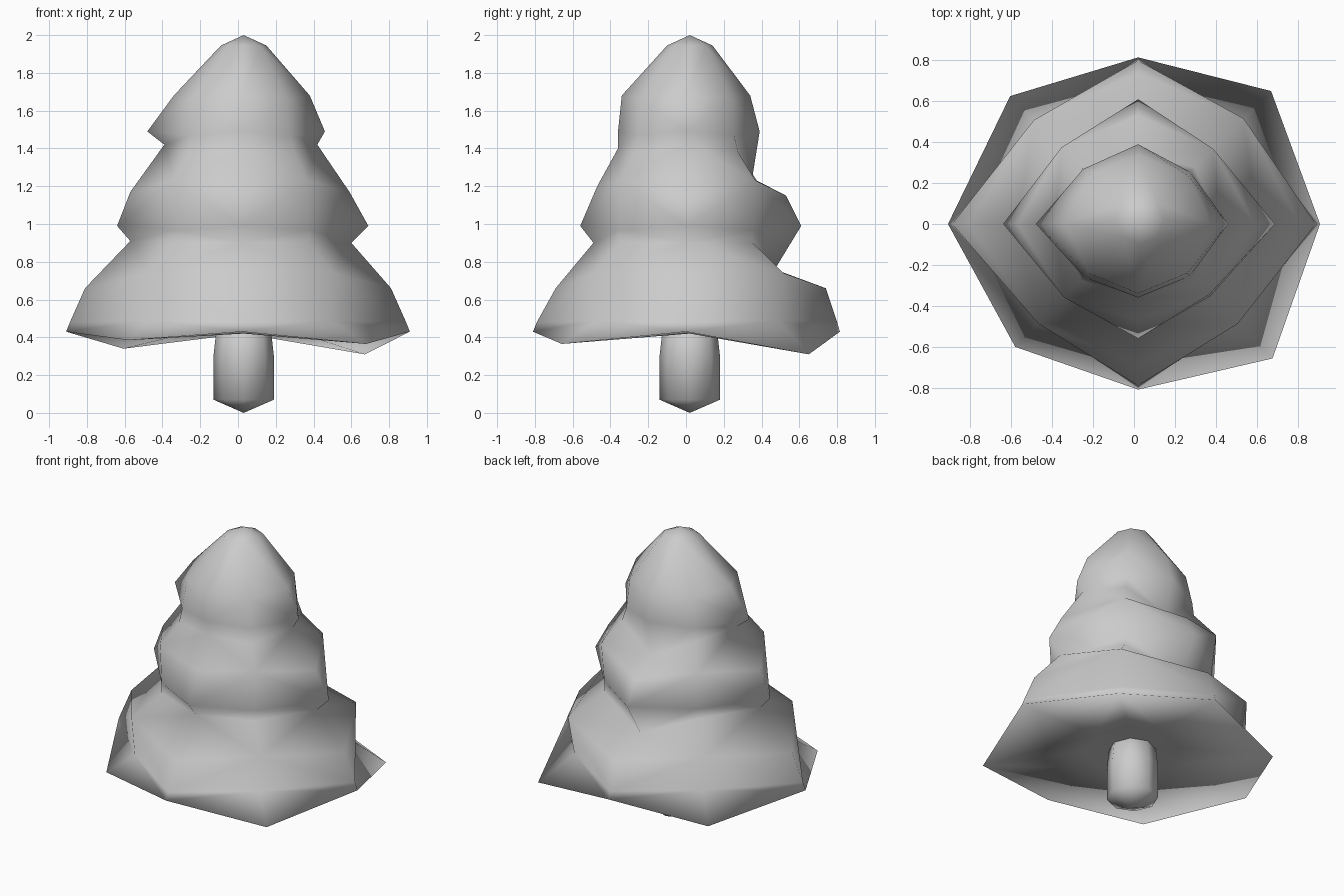
import bpy
import bmesh
from math import cos, sin, pi

SIDES = 8

old = bpy.data.objects.get("Cube")
if old:
    bpy.data.objects.remove(old, do_unlink=True)

# One plain grey for the whole tree
grey = bpy.data.materials.new("plain_grey")
grey.use_nodes = True
colour = (0.6, 0.6, 0.6, 1)
grey.diffuse_color = colour
grey.node_tree.nodes["Principled BSDF"].inputs["Base Color"].default_value = colour


def four(value):
    """Repeat a single number for all four directions."""
    return value if isinstance(value, tuple) else (value,) * 4


def ring(straight, straight_z, corner, corner_z, x=0.02):
    """Eight points: left, back, right, front radii, with corners between."""
    points = []
    groups = zip(four(straight), four(straight_z), four(corner), four(corner_z))
    for quarter, (r, z, rc, zc) in enumerate(groups):
        angle = quarter * pi / 2
        points.append((x + r * cos(angle), r * sin(angle), z))
        angle += pi / 4
        points.append((x + rc * cos(angle), rc * sin(angle), zc))
    return points


def even_ring(radius, z, x=0.03, y=0.02):
    return [(x + radius * cos(i * 2 * pi / SIDES),
             y + radius * sin(i * 2 * pi / SIDES), z) for i in range(SIDES)]


def skin(name, top, rings, bottom, tucks=()):
    """Join rings with triangles; folds run from corners down to straights,
    except on the tuck strips, where they run the other way."""
    bm = bmesh.new()
    loops = [[bm.verts.new(p) for p in points] for points in rings]
    head, foot = bm.verts.new(top), bm.verts.new(bottom)
    for i in range(SIDES):
        j = (i + 1) % SIDES
        bm.faces.new((head, loops[0][i], loops[0][j]))
        for row, (upper, lower) in enumerate(zip(loops, loops[1:])):
            a, b, c, d = upper[i], lower[i], lower[j], upper[j]
            if (i % 2 == 0) == (row in tucks):
                bm.faces.new((a, b, c))
                bm.faces.new((a, c, d))
            else:
                bm.faces.new((a, b, d))
                bm.faces.new((b, c, d))
        bm.faces.new((foot, loops[-1][j], loops[-1][i]))
    bmesh.ops.recalc_face_normals(bm, faces=bm.faces[:])
    for face in bm.faces:
        face.smooth = True
    mesh = bpy.data.meshes.new(name)
    bm.to_mesh(mesh)
    bm.free()
    mesh.materials.append(grey)
    obj = bpy.data.objects.new(name, mesh)
    bpy.context.collection.objects.link(obj)
    return obj


# Three drooping tiers; each shoulder juts at the corners, each lip between them
tiers = [
    even_ring(0.12, 1.945),
    ring((0.36, 0.34, 0.36, 0.34), 1.68, 0.34, 1.66),
    # upper tier lip and the tuck under it
    ring((0.44, 0.39, 0.5, 0.36), 1.49, (0.36, 0.38, 0.37, 0.36), 1.47),
    ring((0.4, 0.35, 0.41, 0.36), (1.42, 1.24, 1.42, 1.4), 0.39, 1.38),
    # middle tier shoulder, lip and tuck
    ring((0.57, 0.53, 0.59, 0.47), (1.17, 1.15, 1.17, 1.2),
         (0.52, 0.53, 0.51, 0.49), 1.23),
    ring((0.67, 0.61, 0.66, 0.56), 0.99, 0.5, 0.97),
    ring((0.58, 0.47, 0.59, 0.49), (0.9, 0.76, 0.91, 0.9), 0.5, 0.9),
    # lower tier shoulder, the hollow below its corners, and the skirt edge
    ring((0.79, 0.74, 0.83, 0.69), 0.66, (0.73, 0.72, 0.69, 0.69), 0.74),
    ring((0.87, 0.8, 0.91, 0.79), 0.48, (0.69, 0.68, 0.67, 0.67), 0.49),
    ring((0.89, 0.815, 0.93, 0.81), 0.43,
         (0.92, 0.885, 0.85, 0.93), (0.31, 0.34, 0.385, 0.365)),
    # shallow underside
    even_ring(0.3, 0.42),
]
skin("foliage", (0.03, 0.02, 2), tiers, (0.03, 0.02, 0.42), tucks=(3, 6))

# Stubby trunk with a blunt point at its foot
trunk = [even_ring(0.14, 0.48), even_ring(0.16, 0.3), even_ring(0.16, 0.07)]
skin("trunk", (0.03, 0.02, 0.5), trunk, (0.03, 0.02, 0))
